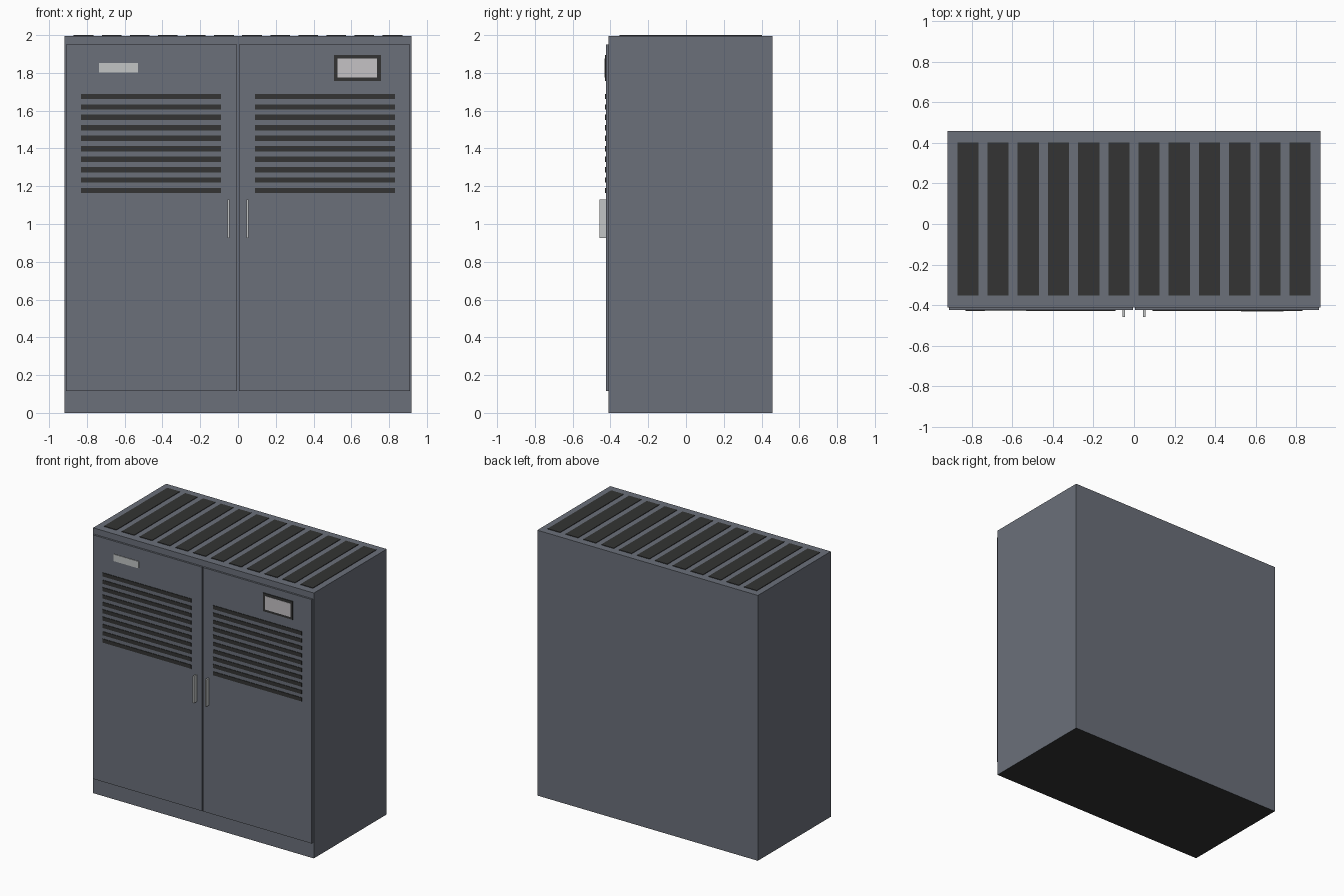
import bpy
import bmesh

cube = bpy.data.objects.get("Cube")
if cube:
    bpy.data.objects.remove(cube, do_unlink=True)


def material(name, color):
    mat = bpy.data.materials.new(name)
    mat.use_nodes = True
    mat.diffuse_color = (*color, 1)
    mat.node_tree.nodes["Principled BSDF"].inputs["Base Color"].default_value = (*color, 1)
    return mat


STEEL = material("slate grey steel", (0.147, 0.162, 0.195))
DARK = material("dark vent grey", (0.033, 0.034, 0.033))
METAL = material("light metal", (0.54, 0.56, 0.56))
GLASS = material("pale display", (0.56, 0.54, 0.56))


def boxes(name, spans, *mats):
    """One object made of boxes, each given as x, y and z ranges."""
    bm = bmesh.new()
    for ranges in spans:
        verts = bmesh.ops.create_cube(bm, size=1)["verts"]
        for v in verts:
            v.co = [(lo + hi) / 2 + c * (hi - lo) for c, (lo, hi) in zip(v.co, ranges)]
    mesh = bpy.data.meshes.new(name)
    bm.to_mesh(mesh)
    bm.free()
    for mat in mats:
        mesh.materials.append(mat)
    obj = bpy.data.objects.new(name, mesh)
    bpy.context.collection.objects.link(obj)
    return obj


def mirrored(lo, hi, side):
    return sorted((lo * side, hi * side))


W, FRONT, BACK, TOP = 0.918, -0.41, 0.457, 1.996
DOOR = -0.424

# Cabinet shell with a dark underside
shell = boxes("cabinet", [((-W, W), (FRONT, BACK), (0, TOP))], STEEL, DARK)
for face in shell.data.polygons:
    face.material_index = int(face.normal.z < -0.5)

# Roof vents
PITCH = 0.1487
boxes("roof_vents", [((x - 0.052, x + 0.052), (-0.352, 0.402), (TOP - 0.004, 2.0))
                     for x in [(i - 5.5) * PITCH for i in range(12)]], DARK)

# Doors, louvres and handles on both sides
for label, side in (("left", 1), ("right", -1)):
    boxes(label + "_door", [(mirrored(0.004, 0.91, side), (DOOR, FRONT), (0.115, 1.95))], STEEL)
    boxes(label + "_louvres", [(mirrored(0.09, 0.83, side), (DOOR - 0.004, DOOR + 0.002),
                               (z - 0.014, z + 0.014))
                              for z in [1.675 - i * 0.0553 for i in range(10)]], DARK)
    boxes(label + "_handle", [(mirrored(0.045, 0.056, side), (-0.459, DOOR), (0.927, 1.13))], METAL)

# Display panel and blank nameplate
boxes("display_frame", [((0.508, 0.756), (DOOR - 0.005, DOOR), (1.758, 1.896))], DARK)
boxes("display_screen", [((0.528, 0.737), (DOOR - 0.007, DOOR), (1.775, 1.877))], GLASS)
boxes("nameplate", [((-0.735, -0.529), (DOOR - 0.004, DOOR), (1.801, 1.853))], METAL)
